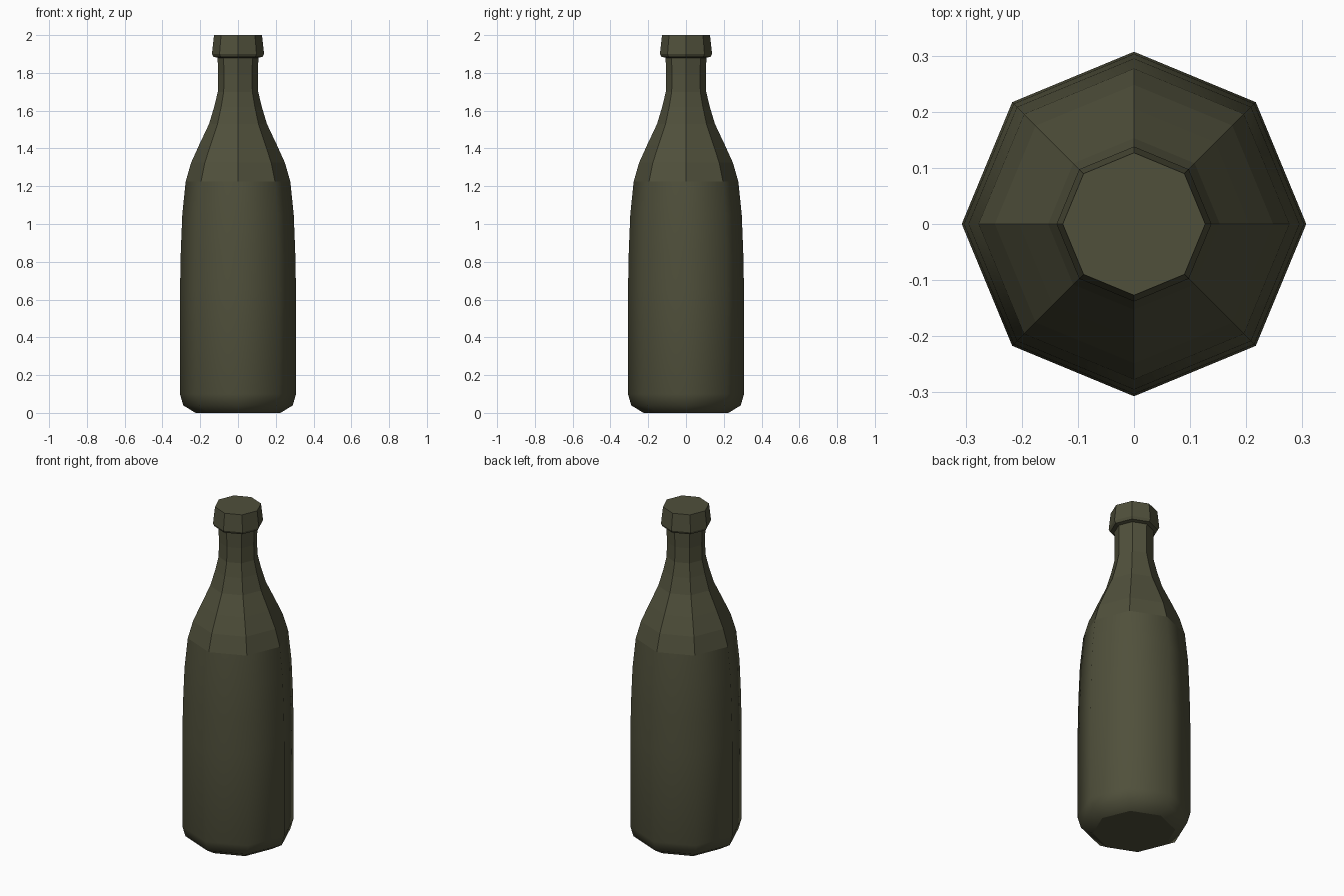
import bpy, bmesh, math

if "Cube" in bpy.data.objects:
    bpy.data.objects.remove(bpy.data.objects["Cube"])

SIDES = 8
glass = bpy.data.materials.new("dark olive glass")
glass.diffuse_color = (0.08, 0.08, 0.044, 1)
glass.use_nodes = True
glass.node_tree.nodes["Principled BSDF"].inputs["Base Color"].default_value = glass.diffuse_color


def lathe(name, profile, smooth_below=0.0, close_bottom=False, close_top=False):
    """Revolve (radius, height) points into an eight-sided shell."""
    bm = bmesh.new()
    rings = []
    for r, z in profile:
        rings.append([bm.verts.new((r * math.cos(2 * math.pi * i / SIDES),
                                    r * math.sin(2 * math.pi * i / SIDES), z))
                      for i in range(SIDES)])
    for low, high in zip(rings, rings[1:]):
        for i in range(SIDES):
            j = (i + 1) % SIDES
            f = bm.faces.new((low[i], low[j], high[j], high[i]))
            f.smooth = max(v.co.z for v in f.verts) <= smooth_below
    if close_bottom:
        bm.faces.new(rings[0][::-1])
    if close_top:
        bm.faces.new(rings[-1])
    mesh = bpy.data.meshes.new(name)
    bm.to_mesh(mesh)
    bm.free()
    mesh.materials.append(glass)
    obj = bpy.data.objects.new(name, mesh)
    bpy.context.collection.objects.link(obj)
    return obj


# Bottle: smooth lower body, faceted shoulder and neck
lathe("bottle_body",
      [(0.225, 0.0), (0.29, 0.04), (0.307, 0.10), (0.307, 0.65), (0.303, 0.85),
       (0.295, 1.05), (0.277, 1.225), (0.248, 1.325), (0.205, 1.42),
       (0.153, 1.53), (0.126, 1.62), (0.107, 1.70), (0.105, 1.79), (0.108, 1.88)],
      smooth_below=1.23, close_bottom=True)

# Flared lip with flat top
lathe("bottle_lip",
      [(0.108, 1.88), (0.13, 1.885), (0.138, 1.90), (0.127, 2.0)],
      close_top=True)
